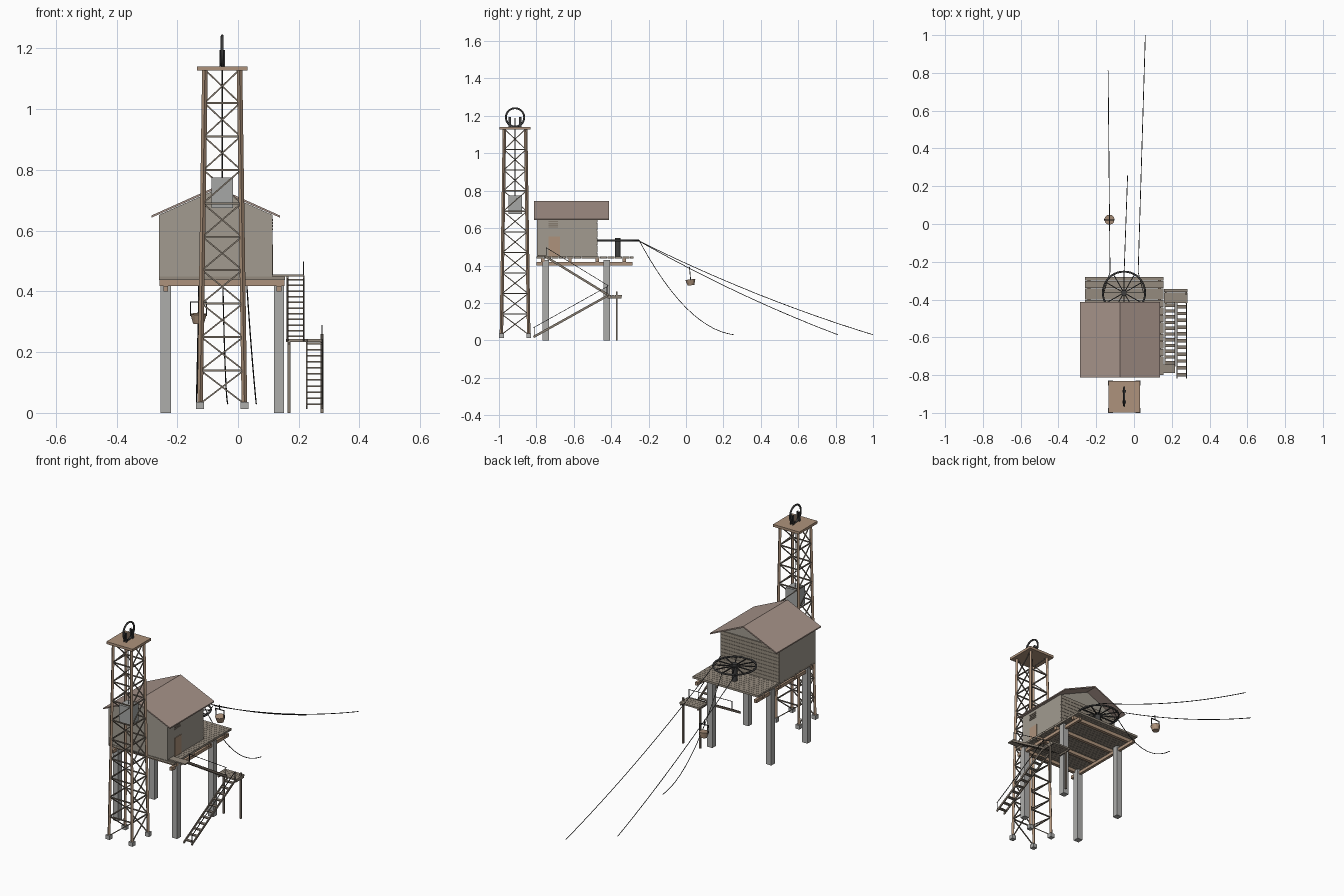
import bpy, bmesh, math
from mathutils import Vector, Matrix

if "Cube" in bpy.data.objects:
    bpy.data.objects.remove(bpy.data.objects["Cube"])


def mat(name, r, g, b):
    m = bpy.data.materials.new(name)
    m.diffuse_color = (r, g, b, 1)
    m.use_nodes = True
    m.node_tree.nodes["Principled BSDF"].inputs["Base Color"].default_value = m.diffuse_color
    return m


TIMBER = mat("timber", .42, .29, .20)
DARKWOOD = mat("dark_wood", .24, .20, .16)
PLANK = mat("plank", .30, .26, .21)
WALL = mat("wall", .36, .33, .28)
ROOF = mat("roof", .38, .29, .25)
CONCRETE = mat("concrete", .42, .42, .41)
CAGE = mat("sheet_metal", .38, .39, .38)
IRON = mat("iron", .05, .05, .05)


class Part:
    """Collects primitives into one named object."""

    def __init__(self, name, material):
        self.name, self.material, self.bm = name, material, bmesh.new()

    def box(self, x0, x1, y0, y1, z0, z1):
        m = Matrix.Translation(((x0 + x1) / 2, (y0 + y1) / 2, (z0 + z1) / 2))
        bmesh.ops.create_cube(self.bm, size=1, matrix=m @ Matrix.Diagonal((x1 - x0, y1 - y0, z1 - z0, 1)))

    def bar(self, a, b, w, h=None):
        a, b = Vector(a), Vector(b)
        d = b - a
        m = Matrix.Translation((a + b) / 2) @ d.to_track_quat('Z', 'Y').to_matrix().to_4x4()
        bmesh.ops.create_cube(self.bm, size=1, matrix=m @ Matrix.Diagonal((w, h or w, d.length, 1)))

    def cone(self, c, r1, r2, depth, seg=16, rot=Matrix()):
        bmesh.ops.create_cone(self.bm, cap_ends=True, segments=seg, radius1=r1, radius2=r2,
                              depth=depth, matrix=Matrix.Translation(c) @ rot)

    def prism(self, profile, y0, y1):
        f = self.bm.faces.new([self.bm.verts.new((x, y0, z)) for x, z in profile])
        new = bmesh.ops.extrude_face_region(self.bm, geom=[f])["geom"]
        bmesh.ops.translate(self.bm, vec=(0, y1 - y0, 0),
                            verts=[v for v in new if isinstance(v, bmesh.types.BMVert)])

    def done(self):
        bmesh.ops.recalc_face_normals(self.bm, faces=self.bm.faces)
        me = bpy.data.meshes.new(self.name)
        self.bm.to_mesh(me)
        self.bm.free()
        ob = bpy.data.objects.new(self.name, me)
        bpy.context.collection.objects.link(ob)
        me.materials.append(self.material)
        return ob


def ring(name, centre, radius, tube, rot=(0, 0, 0)):
    bpy.ops.mesh.primitive_torus_add(location=centre, rotation=rot, major_radius=radius, minor_radius=tube,
                                     major_segments=40, minor_segments=8)
    ob = bpy.context.object
    ob.name = name
    ob.data.materials.append(IRON)
    bpy.ops.object.shade_smooth()


def cable(name, pts, r=.002):
    cu = bpy.data.curves.new(name, 'CURVE')
    cu.dimensions, cu.bevel_depth, cu.bevel_resolution = '3D', r, 1
    sp = cu.splines.new('POLY')
    sp.points.add(len(pts) - 1)
    for p, c in zip(sp.points, pts):
        p.co = (*c, 1)
    cu.materials.append(IRON)
    bpy.context.collection.objects.link(bpy.data.objects.new(name, cu))


# Lattice tower
TX, TY, Z0, Z1, N = -.052, -.914, .03, 1.13, 10
CORNERS = [(-1, -1), (1, -1), (1, 1), (-1, 1)]


def corner(k, z):
    s = .073 + (.057 - .073) * (z - Z0) / (Z1 - Z0)
    cx, cy = CORNERS[k % 4]
    return Vector((TX + cx * s, TY + cy * s, z))


feet, legs, braces = Part("tower_feet", CONCRETE), Part("tower_legs", TIMBER), Part("tower_braces", DARKWOOD)
for k in range(4):
    f = corner(k, Z0)
    feet.box(f.x - .013, f.x + .013, f.y - .013, f.y + .013, .013, .036)
    legs.bar(f, corner(k, Z1), .013)
    for i in range(N):
        za, zb = Z0 + (Z1 - Z0) * i / N, Z0 + (Z1 - Z0) * (i + 1) / N
        if i:
            braces.bar(corner(k, za), corner(k + 1, za), .006)
        braces.bar(corner(k + i % 2, zb if i % 2 else za), corner(k + 1 - i % 2, za if i % 2 else zb), .005)
for p in (feet, legs, braces):
    p.done()
top = Part("tower_top", TIMBER)
top.box(TX - .083, TX + .083, TY - .083, TY + .083, 1.127, 1.141)
top.done()

# Hoist wheel, its brackets, rope and cage
ring("hoist_wheel", (TX, TY, 1.192), .049, .005, (0, math.pi / 2, 0))
br = Part("hoist_brackets", IRON)
for sx in (-.007, .007):
    for sy in (-.028, .028):
        br.box(TX + sx - .002, TX + sx + .002, TY + sy - .007, TY + sy + .007, 1.14, 1.195)
br.done()
cable("hoist_rope", [(TX, TY, 1.19), (TX, TY, .775)])
cage = Part("hoist_cage", CAGE)
cage.box(TX - .036, TX + .036, TY - .036, TY + .036, .675, .775)
cage.done()

# Platform posts, beams and deck planks
posts, beams, deck = Part("platform_posts", CONCRETE), Part("platform_beams", TIMBER), Part("deck_planks", PLANK)
for x in (-.238, .135):
    for y in (-.75, -.423):
        posts.box(x - .017, x + .017, y - .017, y + .017, 0, .43)
    beams.box(x - .008, x + .008, -.80, -.285, .40, .418)
for y in (-.765, -.62, -.475, -.33):
    beams.box(-.258, .153, y - .009, y + .009, .418, .437)
n = 26
for i in range(n):
    y = -.80 + .52 * i / n
    deck.box(-.26, .155, y, y + .52 / n - .0012, .437, .449)
for p in (posts, beams, deck):
    p.done()

# House: walls with gables, boarded back wall, door, vent and roof
house = Part("house_walls", WALL)
house.prism([(-.26, .447), (.113, .447), (.113, .652), (-.0735, .735), (-.26, .652)], -.797, -.478)
house.done()
boards = Part("back_wall_boards", PLANK)
for i in range(10):
    boards.box(-.259, .112, -.479, -.472, .449 + i * .02, .4678 + i * .02)
boards.done()
door = Part("door", TIMBER)
door.box(.11, .116, -.735, -.675, .447, .555)
door.done()
vent = Part("vent", DARKWOOD)
for i in range(4):
    vent.box(.112, .116, -.735, -.685, .602 + i * .01, .608 + i * .01)
vent.done()
roof = Part("roof", ROOF)
roof.prism([(-.285, .643), (-.0735, .737), (.138, .643), (.138, .650), (-.0735, .745), (-.285, .650)], -.812, -.412)
roof.done()

# Horizontal bull wheel
WC = Vector((-.053, -.364, .533))
ring("drive_wheel_rim", WC, .112, .005)
spokes = Part("drive_wheel_spokes", IRON)
for i in range(12):
    a = i * math.pi / 6
    spokes.bar(WC, WC + Vector((math.cos(a), math.sin(a), 0)) * .112, .005)
spokes.cone((WC.x, WC.y, .497), .015, .015, .10)
spokes.done()

# Sagging ropeway cables


def sag(a, b, s, n=24):
    a, b = Vector(a), Vector(b)
    return [a.lerp(b, i / n) - Vector((0, 0, 4 * s * (i / n) * (1 - i / n))) for i in range(n + 1)]


cable("ropeway_long", [(.05, -.364, .533)] + sag((.022, -.255, .533), (.06, 1, .03), .03))
cable("ropeway_mid", [(-.16, -.364, .533)] + sag((-.127, -.255, .533), (-.137, .812, .03), .025))
cable("ropeway_short", sag((-.052, -.25, .533), (-.034, .257, .03), .11))

# Hanging ore bucket
B = Vector((-.13, .025, .31))
bucket = Part("bucket", TIMBER)
bucket.cone(B, .018, .027, .032, 12, Matrix.Rotation(.12, 4, 'X'))
bucket.done()
hang = Part("bucket_hanger", IRON)
for s in (-1, 1):
    hang.bar(B + Vector((s * .026, 0, .01)), B + Vector((s * .026, -.004, .055)), .004)
hang.bar(B + Vector((-.028, -.004, .055)), B + Vector((.028, -.004, .055)), .004)
hang.bar(B + Vector((0, -.004, .055)), B + Vector((0, -.007, .082)), .004)
hang.done()

# Stairs: two flights with an outer handrail each
def flight(name, x0, x1, ya, za, yb, zb, n=11):
    st, rail = Part(name + "_stair", DARKWOOD), Part(name + "_handrail", IRON)
    for x in (x0, x1):
        st.bar((x, ya, za), (x, yb, zb), .005, .012)
    for i in range(n):
        t = (i + .5) / n
        y, z = ya + (yb - ya) * t, za + (zb - za) * t
        st.box(x0, x1, y - .009, y + .009, z - .002, z + .003)
    h = Vector((0, 0, .05))
    a, b = Vector((x1, ya, za)), Vector((x1, yb, zb))
    rail.bar(a + h, b + h, .003)
    for t in (0.01, .99):
        rail.bar(a.lerp(b, t), a.lerp(b, t) + h, .003)
    st.done()
    rail.done()


flight("lower", .227, .277, -.815, .018, -.42, .238)
flight("upper", .163, .216, -.415, .242, -.75, .447)

# Stair landing, its posts and the door step
land = Part("stair_landing", PLANK)
for i in range(4):
    land.box(.158, .282, -.418 + i * .019, -.4002 + i * .019, .234, .243)
land.box(.065, .218, -.79, -.745, .449, .456)
land.done()
lp = Part("landing_posts", DARKWOOD)
for x in (.168, .277):
    lp.box(x - .005, x + .005, -.375, -.365, 0, .26 if x > .2 else .238)
    lp.box(x - .004, x + .004, -.42, -.345, .225, .234)
lp.done()
